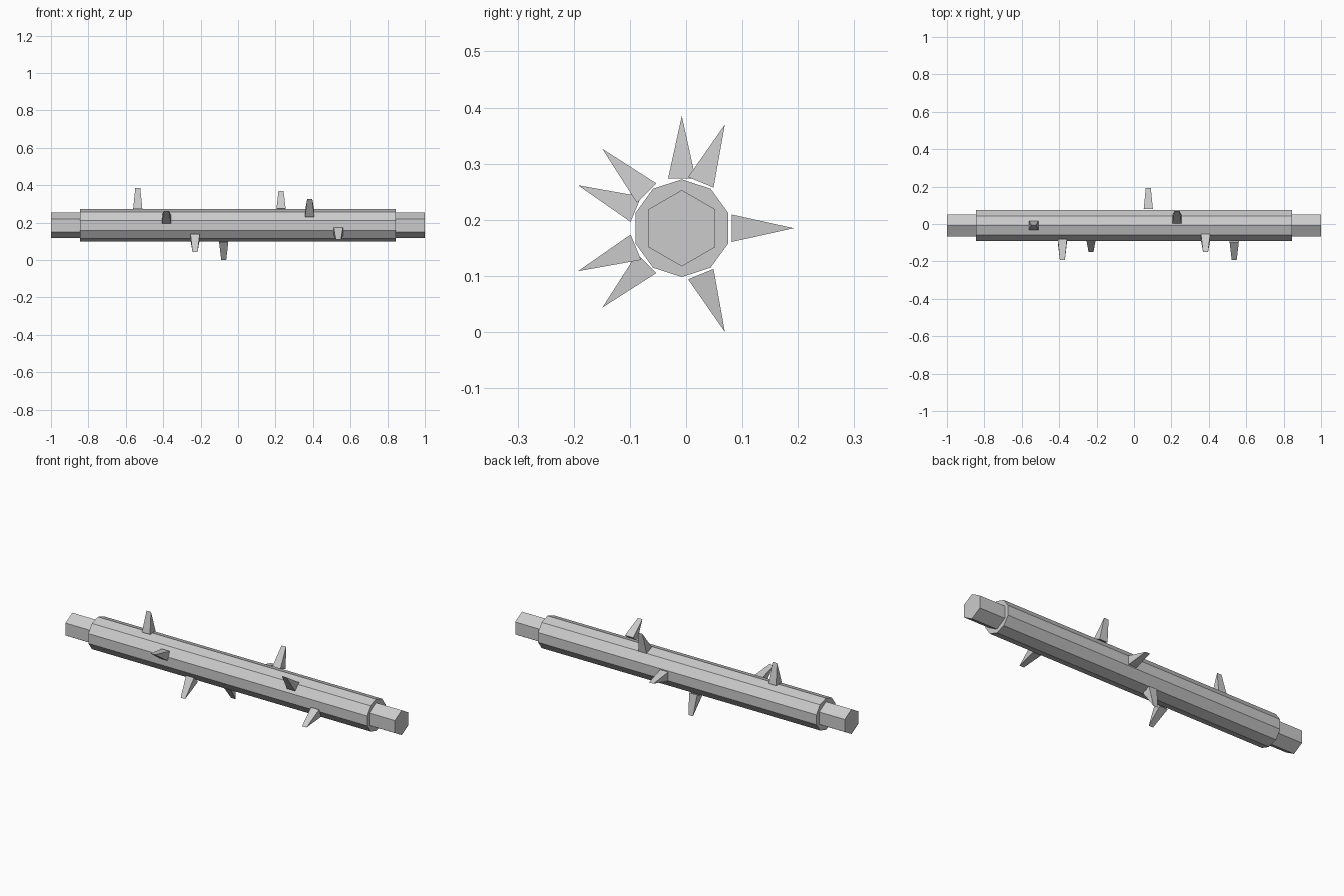
import bpy, bmesh
from math import radians, pi, sin, cos

if "Cube" in bpy.data.objects:
    bpy.data.objects.remove(bpy.data.objects["Cube"])

CY, CZ = -0.0076, 0.185   # roller axis position


def make_object(name, verts, faces):
    mesh = bpy.data.meshes.new(name)
    mesh.from_pydata(verts, [], faces)
    bm = bmesh.new()
    bm.from_mesh(mesh)
    bmesh.ops.recalc_face_normals(bm, faces=bm.faces)
    bm.to_mesh(mesh)
    bm.free()
    obj = bpy.data.objects.new(name, mesh)
    bpy.context.collection.objects.link(obj)
    return obj


def prism(name, sides, radius, half):
    """Prism along x with one corner pointing straight up."""
    verts = []
    for x in (-half, half):
        for i in range(sides):
            a = pi / 2 + 2 * pi * i / sides
            verts.append((x, radius * cos(a), radius * sin(a)))
    faces = [(i, (i + 1) % sides, (i + 1) % sides + sides, i + sides)
             for i in range(sides)]
    faces += [tuple(range(sides)), tuple(range(sides, 2 * sides))]
    make_object(name, verts, faces).location = (0, CY, CZ)


def spike(name, x, angle):
    """Wedge with a square foot, tapering to a short ridge along x."""
    foot, ridge, r0, r1 = 0.0245, 0.0135, 0.0885, 0.2
    verts = [(-foot, -foot, r0), (foot, -foot, r0), (foot, foot, r0),
             (-foot, foot, r0), (-ridge, 0, r1), (ridge, 0, r1)]
    faces = [(0, 1, 2, 3), (0, 1, 5, 4), (2, 3, 4, 5), (1, 2, 5), (3, 0, 4)]
    obj = make_object(name, verts, faces)
    obj.location = (x, CY, CZ)
    obj.rotation_euler.x = angle - pi / 2


# Hexagonal axle and ten-sided drum
prism("axle", 6, 0.068, 1.0)
prism("drum", 10, 0.087, 0.845)

# Spikes in a spiral around the drum
for i in range(8):
    spike(f"spike_{i + 1}", -0.536 + i * 0.1531, radians(90 + 67.5 * i))
